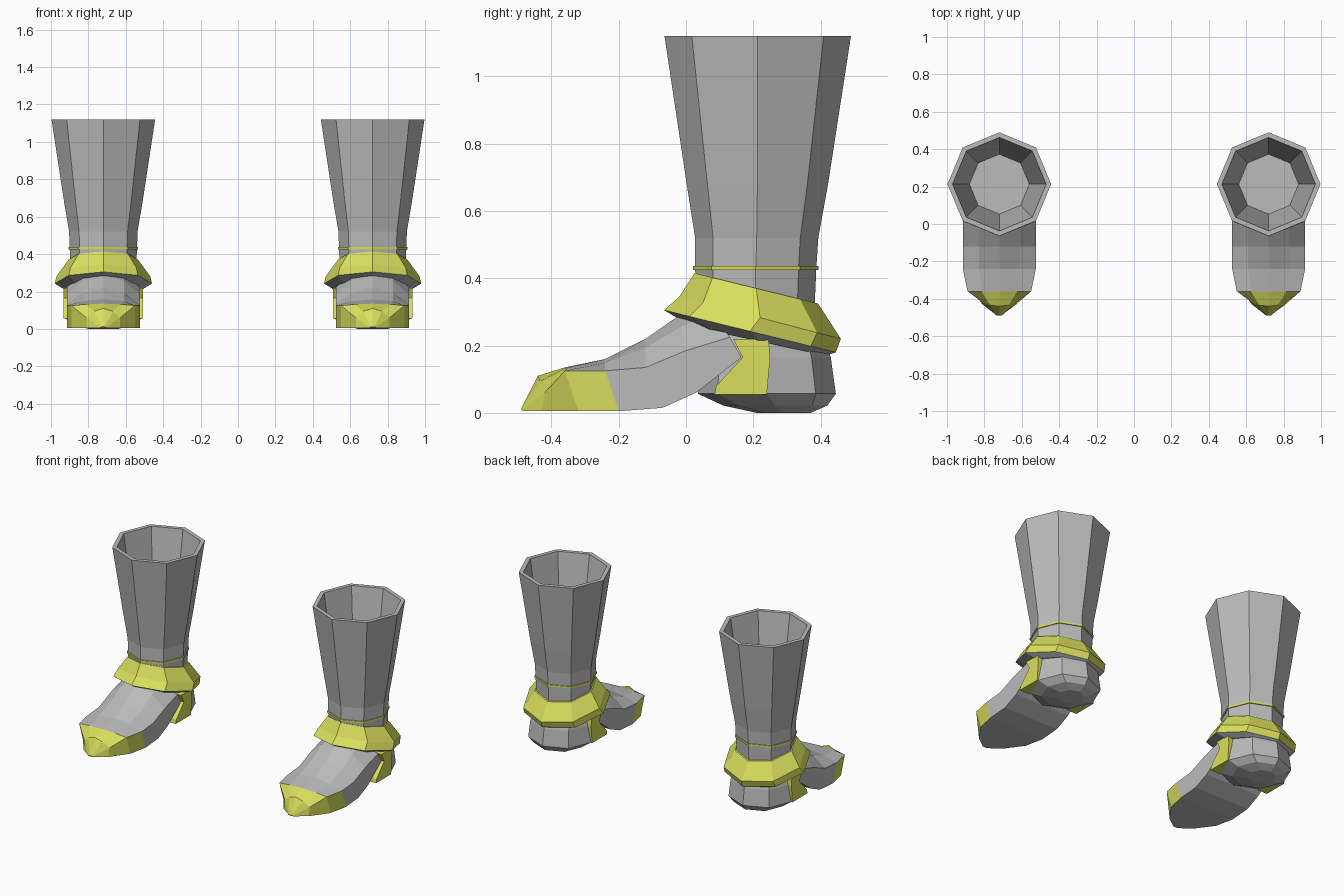
import bpy, bmesh, math
from mathutils import Vector

cube = bpy.data.objects.get("Cube")
if cube:
    bpy.data.objects.remove(cube, do_unlink=True)


def material(name, colour):
    m = bpy.data.materials.new(name)
    m.use_nodes = True
    m.diffuse_color = colour
    m.node_tree.nodes["Principled BSDF"].inputs["Base Color"].default_value = colour
    return m


GREY = material("armour grey", (0.5, 0.5, 0.5, 1))
YELLOW = material("trim yellow", (0.7, 0.74, 0.11, 1))
BOOT_X = 0.72


def loft(name, rings, x, mats, rule=None):
    """Skin matching closed rings, cap both ends, colour faces by rule(band, normal)."""
    bm = bmesh.new()
    loops = [[bm.verts.new(p) for p in ring] for ring in rings]
    bands = {}
    for band, (a, b) in enumerate(zip(loops, loops[1:])):
        n = len(a)
        for i in range(n):
            j = (i + 1) % n
            bands[bm.faces.new((a[i], a[j], b[j], b[i]))] = band
    bands[bm.faces.new(loops[0])] = 0
    bands[bm.faces.new(loops[-1])] = len(loops) - 2
    bmesh.ops.recalc_face_normals(bm, faces=bm.faces)
    if rule:
        for face, band in bands.items():
            face.material_index = rule(band, face)
    mesh = bpy.data.meshes.new(name)
    bm.to_mesh(mesh)
    bm.free()
    for m in mats:
        mesh.materials.append(m)
    obj = bpy.data.objects.new(name, mesh)
    obj.location.x = x
    bpy.context.collection.objects.link(obj)
    return obj


def octagon(front, back, half_width):
    """Eight-sided ring through a front (y, z) and a back (y, z) point, tilted between them."""
    ring = []
    for i in range(8):
        a = i * math.pi / 4
        t = (1 + math.sin(a)) / 2
        ring.append(Vector((half_width * math.cos(a),
                            front[0] + (back[0] - front[0]) * t,
                            front[1] + (back[1] - front[1]) * t)))
    return ring


def level(y, z, r):
    return octagon((y - r, z), (y + r, z), r)


def foot_ring(top, edge, bottom, w):
    """Arched cross-section of the foot: ridge, shoulders, side edges and sole."""
    shoulder = [e + (t - e) * 0.68 for t, e in zip(top, edge)]
    half = [(w, *bottom), (w, *edge), (w * 0.56, *shoulder)]
    return half + [(0, *top)] + [(-x, y, z) for x, y, z in reversed(half)]


# Foot stations from toe tip to instep: ridge, side edge, sole, half width
FOOT = [
    ((-.49, .012), (-.488, .009), (-.485, .005), .015),
    ((-.44, .11), (-.42, .06), (-.43, .005), .09),
    ((-.36, .135), (-.36, .125), (-.32, .005), .17),
    ((-.24, .16), (-.24, .125), (-.2, .005), .195),
    ((-.12, .22), (-.12, .135), (-.07, .015), .195),
    ((-.02, .29), (0, .185), (.03, .06), .195),
    ((.06, .33), (.13, .225), (.165, .165), .195),
]


def foot_colour(band, face):
    n = face.normal
    if n.z < -0.5:
        return 0
    return int(band < 2 or (band == 2 and abs(n.x) > 0.8))


PLATE = [(.085, .055), (.24, .055), (.25, .165), (.245, .22), (.14, .22), (.168, .165), (.09, .08)]

for side, label in ((1, "left"), (-1, "right")):
    x = side * BOOT_X

    # Hollow flared shaft
    loft(label + "_shaft", [
        level(.207, .2, .17), level(.207, .43, .18), level(.21, .52, .183),
        level(.212, .68, .21), level(.213, 1.12, .277),
        level(.213, 1.12, .25), level(.213, .52, .16)], x, [GREY])

    # Thin ankle stripe
    loft(label + "_ankle_stripe", [level(.207, .425, .186), level(.207, .437, .186)], x, [YELLOW])

    # Tilted flared cuff with a grey underside
    loft(label + "_cuff", [
        octagon((.025, .415), (.392, .325), .186),
        octagon((-.02, .345), (.46, .22), .25),
        octagon((-.065, .305), (.445, .18), .26),
        octagon((.02, .255), (.415, .17), .21)],
        x, [GREY, YELLOW], lambda band, face: int(band < 2 and face.normal.z > -0.9))

    # Rounded heel cup
    loft(label + "_heel", [
        level(.29, 0, .08), level(.265, .022, .155), level(.24, .057, .205),
        level(.235, .165, .195), level(.225, .25, .175)], x, [GREY])

    # Ankle side plates
    for s, part in ((1, "left"), (-1, "right")):
        rings = [[(s * d, y, z) for y, z in PLATE] for d in (.14, .213)]
        loft(f"{label}_boot_{part}_side_plate", rings, x, [YELLOW])

    # Arched foot with a pointed toe cap
    loft(label + "_foot", [foot_ring(*s) for s in FOOT], x, [GREY, YELLOW], foot_colour)
